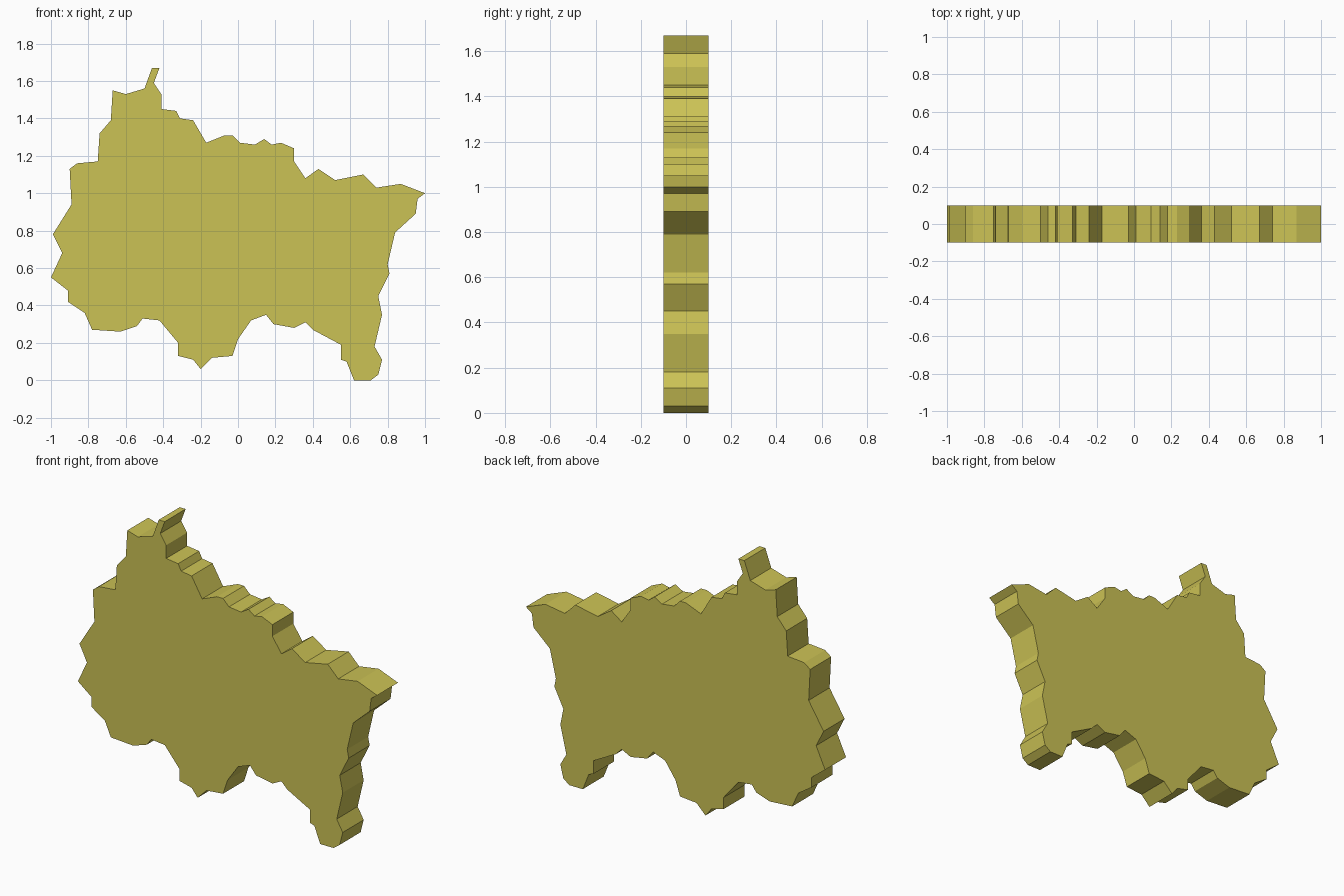
import bpy, bmesh

# Outline of the slab seen from the front (x, z), clockwise from the top spike
outline = [
    (-.46, 1.67), (-.42, 1.67), (-.45, 1.59), (-.41, 1.53), (-.41, 1.45),
    (-.33, 1.44), (-.31, 1.40), (-.24, 1.39), (-.17, 1.27), (-.07, 1.31),
    (-.03, 1.31), (.01, 1.27), (.09, 1.26), (.14, 1.29), (.18, 1.26),
    (.23, 1.27), (.30, 1.24), (.30, 1.17), (.36, 1.08), (.43, 1.13),
    (.52, 1.07), (.67, 1.10), (.74, 1.03), (.87, 1.05), (1.0, 1.0),
    (.96, .97), (.95, .89), (.84, .79), (.80, .62), (.81, .57),
    (.75, .45), (.77, .35), (.73, .18), (.77, .11), (.75, .03),
    (.71, 0), (.62, 0), (.58, .10), (.55, .11), (.55, .19),
    (.40, .27), (.36, .31), (.30, .28), (.19, .30), (.15, .35),
    (.07, .32), (.00, .22), (-.03, .13), (-.14, .12), (-.20, .06),
    (-.24, .11), (-.32, .13), (-.32, .20), (-.42, .32), (-.51, .33),
    (-.54, .29), (-.63, .26), (-.78, .27), (-.82, .36), (-.91, .42),
    (-.91, .48), (-1.0, .55), (-.94, .68), (-.99, .78), (-.89, .94),
    (-.90, 1.13), (-.86, 1.16), (-.75, 1.17), (-.74, 1.32), (-.68, 1.39),
    (-.67, 1.55), (-.60, 1.53), (-.50, 1.56),
]
half_depth = 0.1

# Front face extruded backwards into a flat slab
bm = bmesh.new()
face = bm.faces.new([bm.verts.new((x, -half_depth, z)) for x, z in outline])
result = bmesh.ops.extrude_face_region(bm, geom=[face], use_keep_orig=True)
back = [v for v in result["geom"] if isinstance(v, bmesh.types.BMVert)]
bmesh.ops.translate(bm, verts=back, vec=(0, 2 * half_depth, 0))
bmesh.ops.recalc_face_normals(bm, faces=bm.faces)

mesh = bpy.data.meshes.new("map_slab")
bm.to_mesh(mesh)
bm.free()
slab = bpy.data.objects.new("map_slab", mesh)
bpy.context.collection.objects.link(slab)

# Mustard yellow colour
mat = bpy.data.materials.new("mustard")
mat.diffuse_color = (0.60, 0.54, 0.09, 1)
mesh.materials.append(mat)
